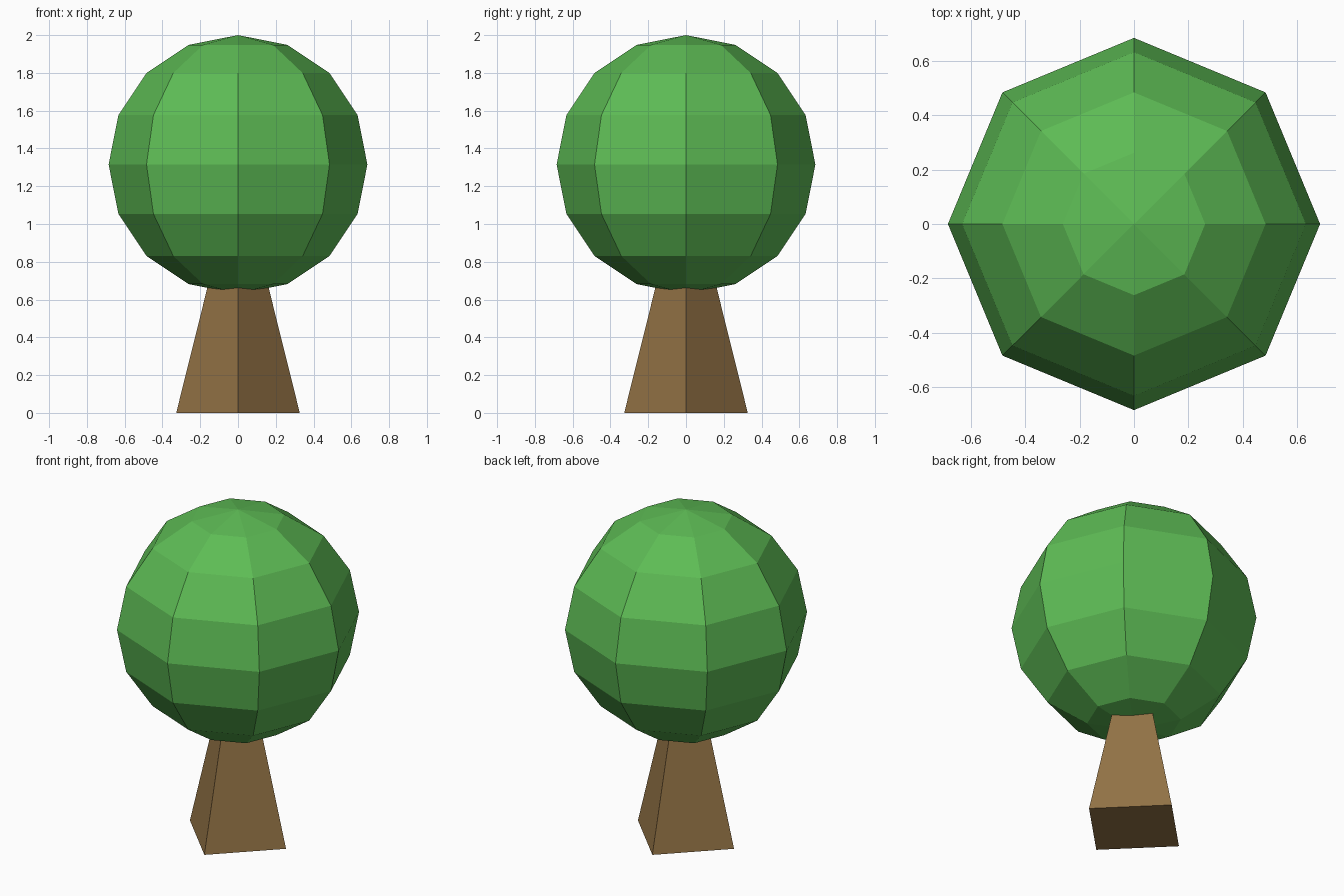
import bpy
from math import radians

if "Cube" in bpy.data.objects:
    bpy.data.objects.remove(bpy.data.objects["Cube"])


def paint(obj, name, color):
    mat = bpy.data.materials.new(name)
    mat.diffuse_color = color
    mat.use_nodes = True
    mat.node_tree.nodes["Principled BSDF"].inputs["Base Color"].default_value = mat.diffuse_color
    obj.data.materials.append(mat)


# Trunk: four-sided cone, corners on the axes, tapering to a point inside the crown
trunk_height = 1.315
bpy.ops.mesh.primitive_cone_add(vertices=4, radius1=0.327, radius2=0.0,
                                depth=trunk_height,
                                location=(0, 0, trunk_height / 2))
trunk = bpy.context.object
trunk.name = "trunk"
paint(trunk, "bark", (0.29, 0.17, 0.06, 1))

# Crown: flat-faced low-poly ball
crown_radius = 0.685
bpy.ops.mesh.primitive_uv_sphere_add(segments=8, ring_count=8,
                                     radius=crown_radius,
                                     location=(0, 0, 2 - crown_radius))
crown = bpy.context.object
crown.name = "crown"
paint(crown, "leaves", (0.11, 0.50, 0.09, 1))
